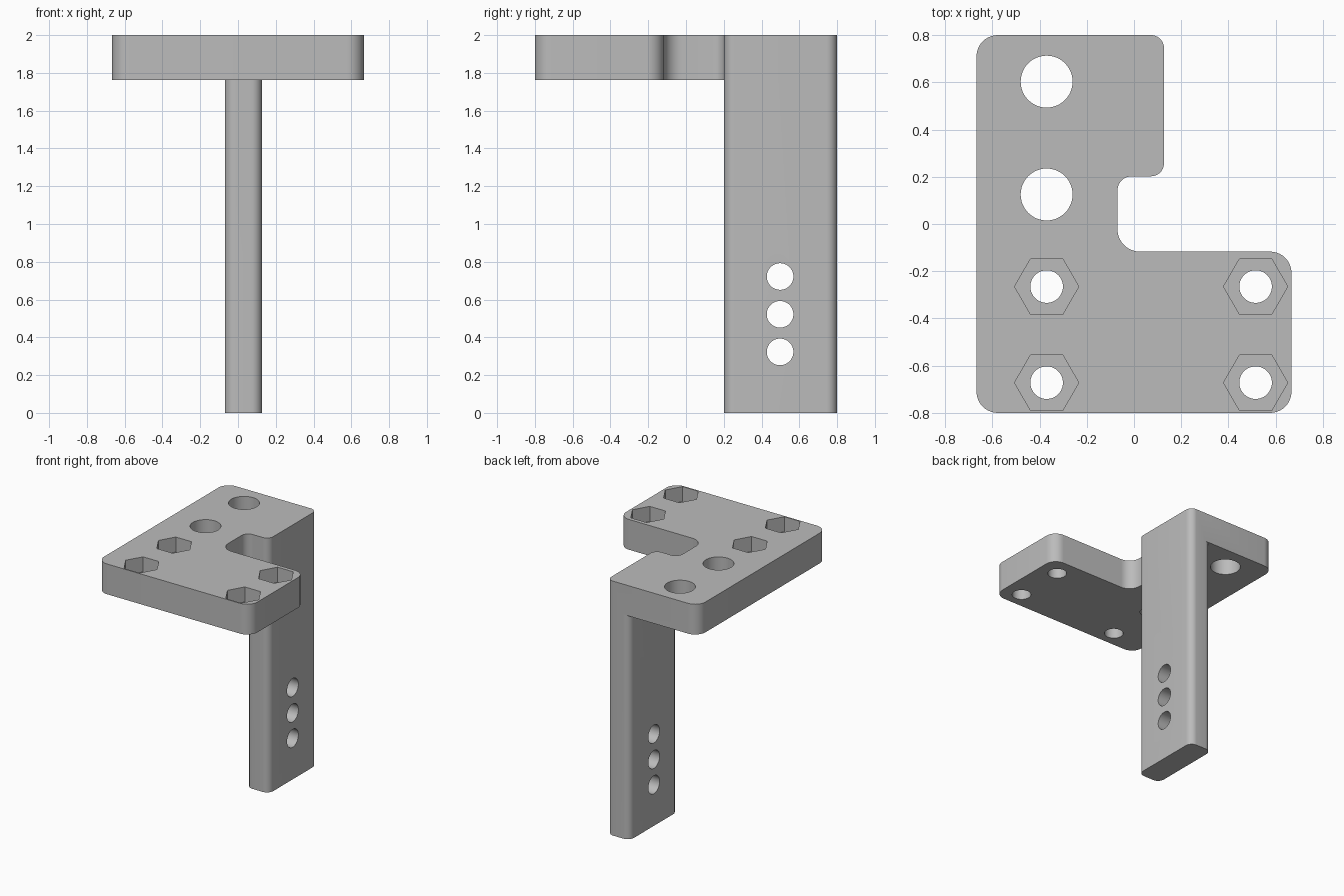
import bpy, bmesh, math
from mathutils import Matrix, Vector

cube = bpy.data.objects.get("Cube")
if cube:
    bpy.data.objects.remove(cube, do_unlink=True)

TOP, PLATE_BOTTOM, POCKET_DEPTH = 2.0, 1.762, 0.118

metal = bpy.data.materials.new("plain grey")
metal.use_nodes = True
metal.diffuse_color = (0.5, 0.5, 0.5, 1)
metal.node_tree.nodes["Principled BSDF"].inputs["Base Color"].default_value = (0.5, 0.5, 0.5, 1)


def add_object(name, bm):
    bmesh.ops.recalc_face_normals(bm, faces=bm.faces)
    mesh = bpy.data.meshes.new(name)
    bm.to_mesh(mesh)
    bm.free()
    mesh.materials.append(metal)
    obj = bpy.data.objects.new(name, mesh)
    bpy.context.collection.objects.link(obj)
    return obj


def rounded_outline(corners, steps=10):
    """Fillet each (x, y, radius) right-angled corner of an outline."""
    points = []
    for i, (x, y, r) in enumerate(corners):
        p = Vector((x, y))
        a = (Vector(corners[i - 1][:2]) - p).normalized()
        b = (Vector(corners[(i + 1) % len(corners)][:2]) - p).normalized()
        for k in range(steps + 1):
            t = k / steps * math.pi / 2
            points.append(p + r * (a * (1 - math.sin(t)) + b * (1 - math.cos(t))))
    return points


def slab(name, corners, bottom, top):
    bm = bmesh.new()
    face = bm.faces.new([bm.verts.new((p.x, p.y, bottom)) for p in rounded_outline(corners)])
    moved = bmesh.ops.extrude_face_region(bm, geom=[face])["geom"]
    bmesh.ops.translate(bm, vec=(0, 0, top - bottom),
                        verts=[v for v in moved if isinstance(v, bmesh.types.BMVert)])
    return add_object(name, bm)


def add_prism(bm, center, radius, depth, sides=48, turn=Matrix()):
    bmesh.ops.create_cone(bm, cap_ends=True, segments=sides, radius1=radius, radius2=radius,
                          depth=depth, matrix=Matrix.Translation(center) @ turn)


def combine(target, tool, operation):
    """Apply a boolean to the target and discard the tool."""
    mod = target.modifiers.new(operation.title(), "BOOLEAN")
    mod.operation, mod.solver, mod.object = operation, "EXACT", tool
    bpy.context.view_layer.objects.active = target
    bpy.ops.object.modifier_apply(modifier=mod.name)
    bpy.data.objects.remove(tool, do_unlink=True)


# Notched plate with a leg dropping from its back arm
bracket = slab("bracket", [
    (-0.667, -0.8, 0.09), (0.667, -0.8, 0.09), (0.667, -0.117, 0.09), (-0.07, -0.117, 0.095),
    (-0.07, 0.202, 0.06), (0.127, 0.202, 0.055), (0.127, 0.8, 0.055), (-0.667, 0.8, 0.09),
], PLATE_BOTTOM, TOP)
leg = slab("leg", [
    (-0.07, 0.202, 0.055), (0.127, 0.202, 0.055), (0.127, 0.8, 0.055), (-0.07, 0.8, 0.055),
], 0, PLATE_BOTTOM)
combine(bracket, leg, "UNION")

# Round holes: two large and four bolt holes in the plate, three across the leg
bolts = [(x, y) for x in (-0.37, 0.515) for y in (-0.265, -0.672)]
bm = bmesh.new()
for y in (0.125, 0.603):
    add_prism(bm, (-0.37, y, 1.9), 0.11, 0.6)
for x, y in bolts:
    add_prism(bm, (x, y, 1.9), 0.069, 0.6)
for z in (0.323, 0.522, 0.722):
    add_prism(bm, (0.03, 0.498, z), 0.0705, 0.6, turn=Matrix.Rotation(math.pi / 2, 4, "Y"))
combine(bracket, add_object("hole_cutter", bm), "DIFFERENCE")

# Hexagonal nut pockets around the bolt holes
bm = bmesh.new()
for x, y in bolts:
    add_prism(bm, (x, y, TOP), 0.136, 2 * POCKET_DEPTH, sides=6,
              turn=Matrix.Rotation(math.pi / 2, 4, "Z"))
combine(bracket, add_object("pocket_cutter", bm), "DIFFERENCE")

bpy.ops.object.select_all(action="DESELECT")
bracket.select_set(True)
bpy.context.view_layer.objects.active = bracket
bpy.ops.object.shade_smooth_by_angle(angle=math.radians(30))
